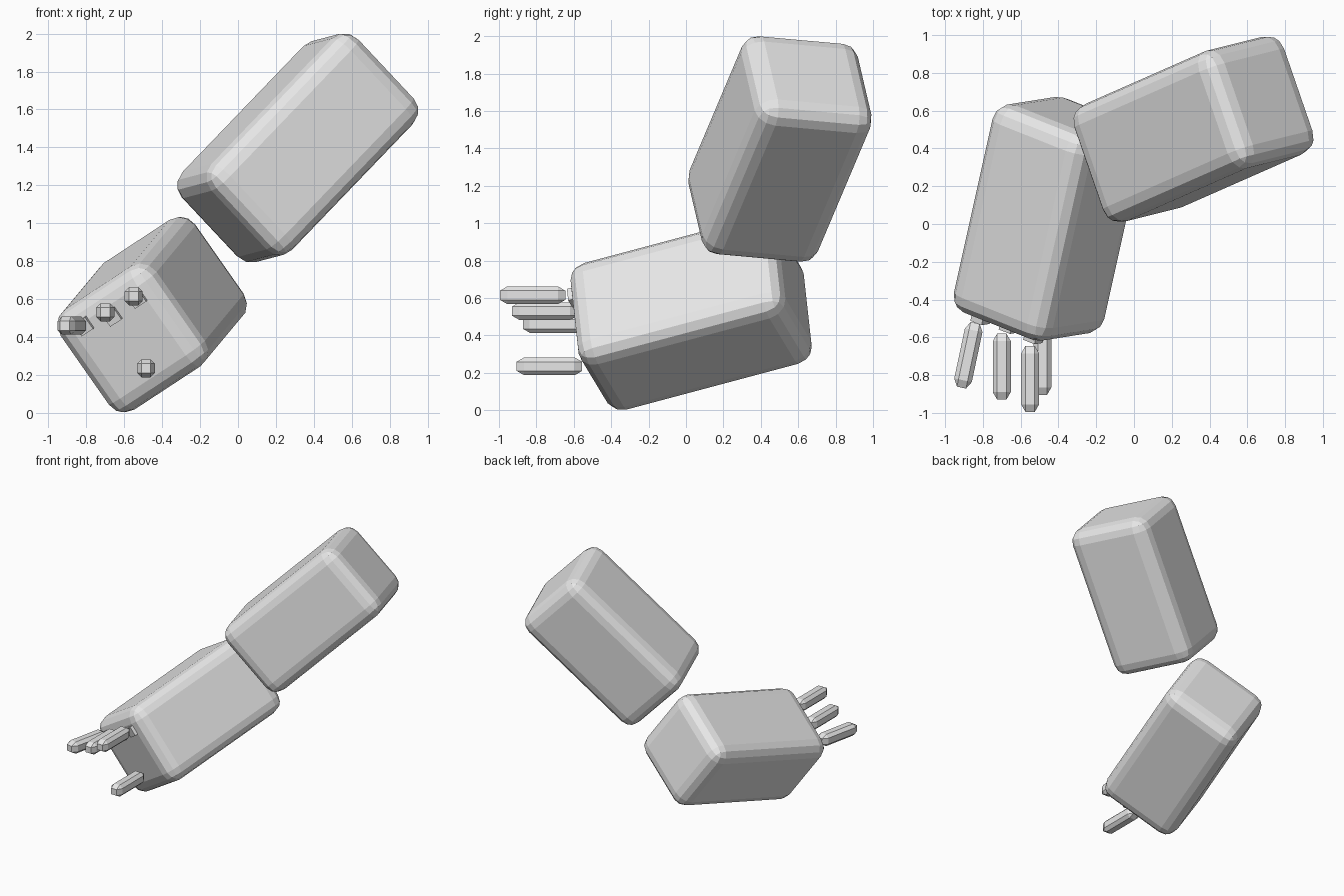
import bpy, bmesh, math
from mathutils import Vector, Matrix

if "Cube" in bpy.data.objects:
    bpy.data.objects.remove(bpy.data.objects["Cube"])

grey = bpy.data.materials.new("light_grey")
grey.diffuse_color = (0.8, 0.8, 0.8, 1)
grey.use_nodes = True
grey.node_tree.nodes["Principled BSDF"].inputs["Base Color"].default_value = grey.diffuse_color


def frame(along, across, centre):
    """Matrix whose x axis runs along the limb and y axis across it."""
    x = Vector(along).normalized()
    y = Vector(across)
    y = (y - x * y.dot(x)).normalized()
    z = x.cross(y)
    m = Matrix((x, y, z)).transposed().to_4x4()
    m.translation = centre
    return m


def bevelled_box(size, radius, segments):
    bm = bmesh.new()
    bmesh.ops.create_cube(bm, size=1)
    bmesh.ops.scale(bm, vec=size, verts=bm.verts)
    if radius:
        bmesh.ops.bevel(bm, geom=bm.edges[:], offset=radius, segments=segments,
                        profile=0.5, affect='EDGES', clamp_overlap=True)
    return bm


def finish(name, bm, matrix):
    bmesh.ops.recalc_face_normals(bm, faces=bm.faces)
    me = bpy.data.meshes.new(name)
    bm.to_mesh(me)
    bm.free()
    me.materials.append(grey)
    ob = bpy.data.objects.new(name, me)
    ob.matrix_world = matrix
    bpy.context.collection.objects.link(ob)


# two rounded arm blocks
upper = frame((0.663, 0.292, 0.69), (0.652, 0.158, -0.743), (0.315, 0.502, 1.397))
lower = frame((0.21, 0.945, 0.252), (0.571, 0.09, -0.816), (-0.453, 0.0275, 0.518))
finish("upper_arm", bevelled_box((1.16, 0.63, 0.66), 0.1, 3), upper)
finish("forearm", bevelled_box((1.17, 0.645, 0.637), 0.1, 3), lower)

# fingers: chamfered bars with tapered ends, centre and turn about z
fingers = {
    "outer_finger": ((-0.877, -0.695, 0.46), -12),
    "middle_finger": ((-0.70, -0.755, 0.53), 0),
    "inner_finger": ((-0.55, -0.82, 0.615), 0),
    "thumb": ((-0.485, -0.73, 0.235), 0),
}
for name, (centre, turn) in fingers.items():
    bm = bevelled_box((0.095, 0.35, 0.095), 0.023, 1)
    for v in bm.verts:
        if abs(v.co.y) < 0.174:
            v.co.y = math.copysign(0.135, v.co.y)
    finish(name, bm, Matrix.Translation(centre) @ Matrix.Rotation(math.radians(turn), 4, 'Z'))

# small square knuckles just proud of the forearm end
knuckles = [(-0.81, -0.497, 0.46), (-0.66, -0.543, 0.51), (-0.53, -0.598, 0.605)]
for i, p in enumerate(knuckles):
    m = lower.copy()
    m.translation = p
    finish(f"knuckle_{i + 1}", bevelled_box((0.05, 0.075, 0.075), 0, 1), m)
